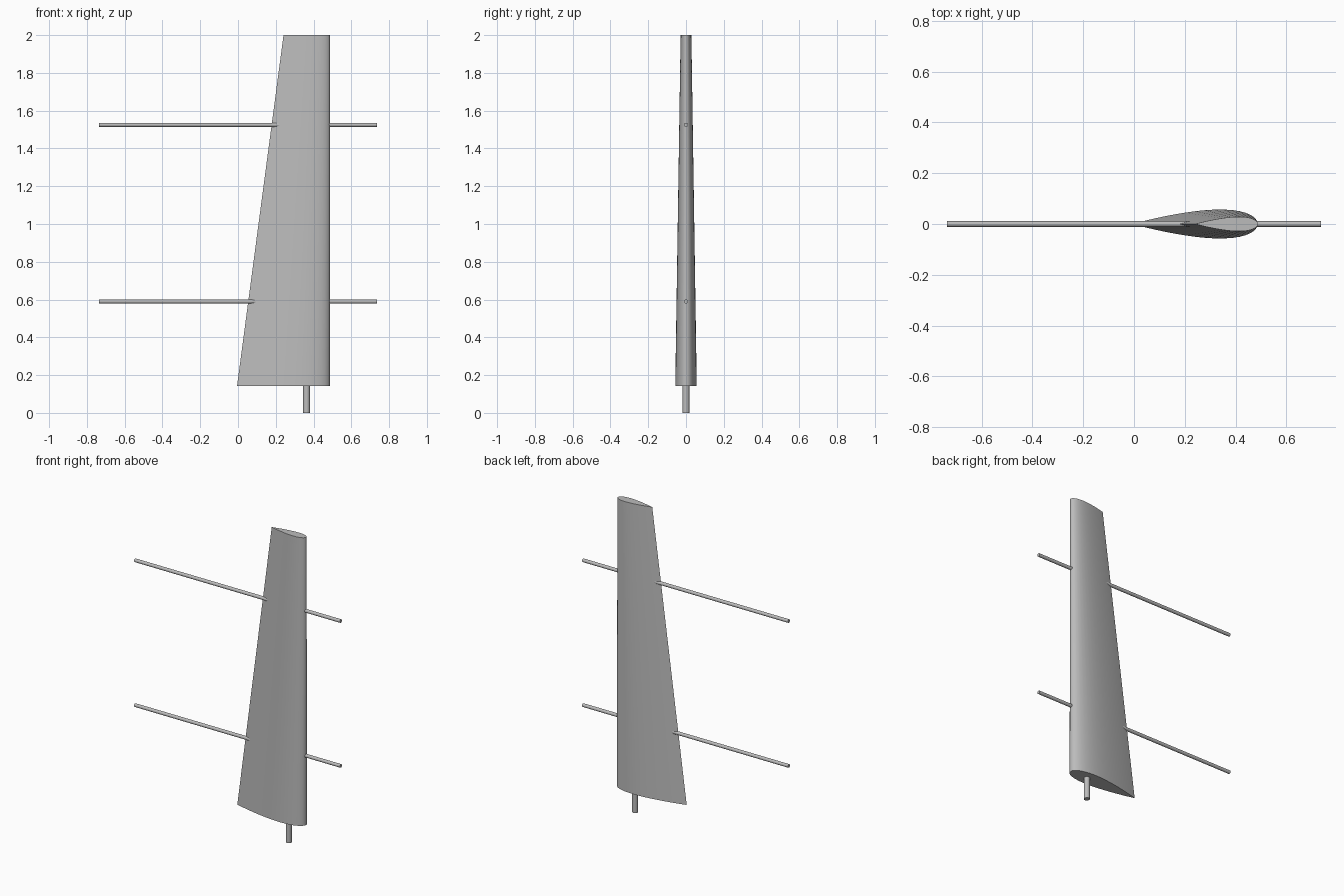
import bpy
import bmesh
import math
from mathutils import Matrix

cube = bpy.data.objects.get("Cube")
if cube:
    bpy.data.objects.remove(cube, do_unlink=True)

GREY = (0.5, 0.5, 0.5, 1.0)
grey = bpy.data.materials.new("plain grey")
grey.use_nodes = True
grey.diffuse_color = GREY
grey.node_tree.nodes["Principled BSDF"].inputs["Base Color"].default_value = GREY

LEADING_X = 0.487      # straight vertical leading edge
STEPS = 20             # chord divisions per side


def finish(bm, name):
    bmesh.ops.recalc_face_normals(bm, faces=bm.faces)
    mesh = bpy.data.meshes.new(name)
    bm.to_mesh(mesh)
    bm.free()
    mesh.materials.append(grey)
    obj = bpy.data.objects.new(name, mesh)
    bpy.context.collection.objects.link(obj)
    bpy.ops.object.select_all(action='DESELECT')
    obj.select_set(True)
    bpy.context.view_layer.objects.active = obj
    bpy.ops.object.shade_smooth_by_angle(angle=math.radians(35))
    return obj


def half_thickness(t):
    # symmetric foil, as a fraction of the chord
    return 1.16 * (0.2969 * math.sqrt(t) - 0.126 * t - 0.3516 * t**2
                   + 0.2843 * t**3 - 0.1036 * t**4)


def foil_section(bm, chord, z):
    ring = []
    for i in range(2 * STEPS):
        angle = math.pi * i / STEPS
        t = (1 + math.cos(angle)) / 2
        side = 1 if i < STEPS else -1
        y = side * chord * half_thickness(t) if i % STEPS else 0
        ring.append(bm.verts.new((LEADING_X - chord * t, y, z)))
    return ring


def rod(name, radius, length, centre, axis):
    bm = bmesh.new()
    turn = Matrix.Rotation(math.pi / 2, 4, 'Y') if axis == 'X' else Matrix()
    bmesh.ops.create_cone(bm, cap_ends=True, segments=16, radius1=radius,
                          radius2=radius, depth=length,
                          matrix=Matrix.Translation(centre) @ turn)
    return finish(bm, name)


# Tapered blade
bm = bmesh.new()
root = foil_section(bm, 0.492, 0.143)
tip = foil_section(bm, 0.246, 2.0)
for i in range(len(root)):
    j = (i + 1) % len(root)
    bm.faces.new((root[i], root[j], tip[j], tip[i]))
bm.faces.new(root)
bm.faces.new(tip)
finish(bm, "blade")

# Horizontal rods through the blade
for name, z in (("lower_rod", 0.59), ("upper_rod", 1.525)):
    rod(name, 0.011, 1.47, (0, 0, z), 'X')

# Pivot post under the blade
rod("pivot_post", 0.018, 0.2, (0.363, 0, 0.1), 'Z')
